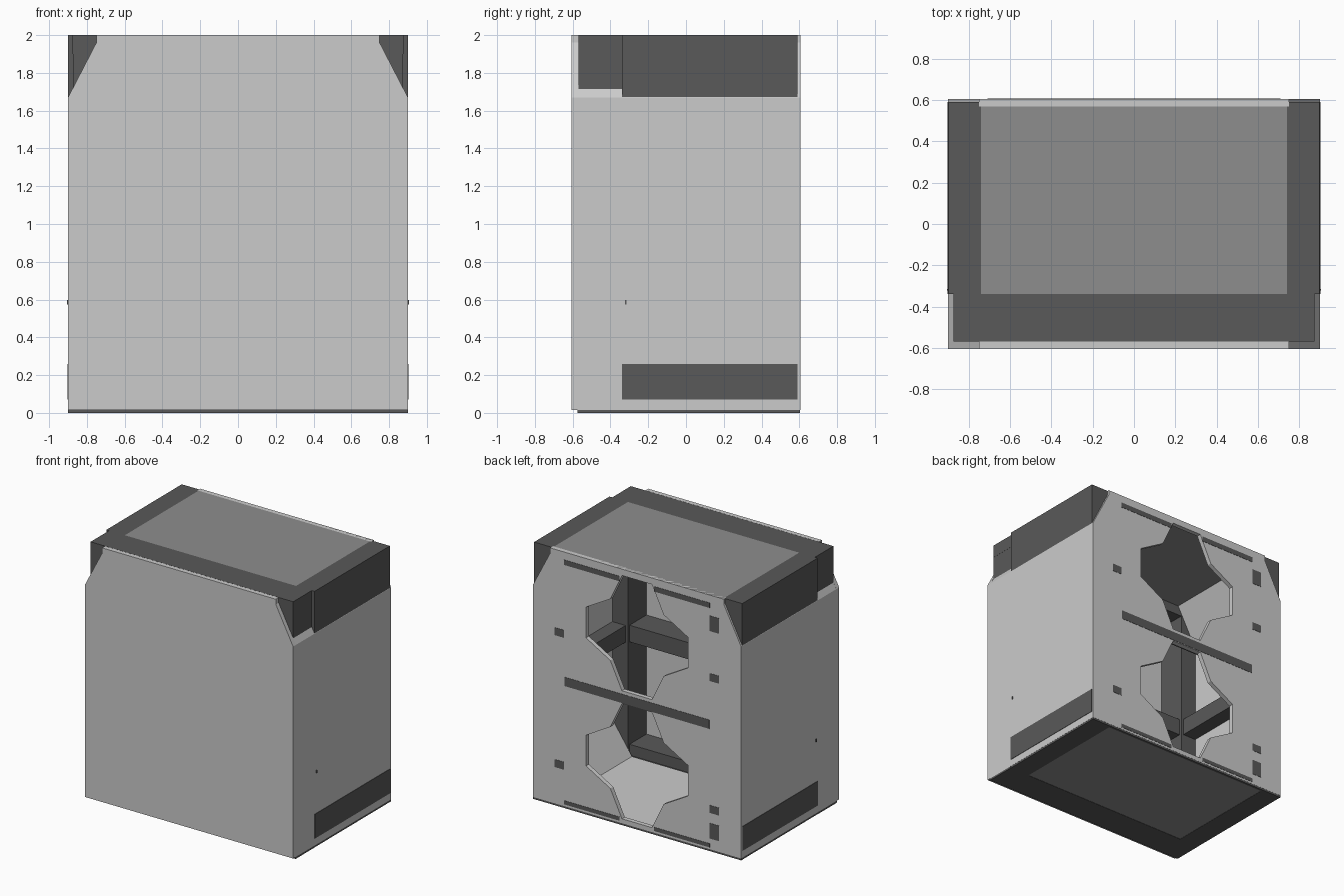
import bpy, bmesh

if "Cube" in bpy.data.objects:
    bpy.data.objects.remove(bpy.data.objects["Cube"])


def material(name, v):
    m = bpy.data.materials.new(name)
    m.diffuse_color = (v, v, v, 1)
    m.use_nodes = True
    m.node_tree.nodes["Principled BSDF"].inputs["Base Color"].default_value = m.diffuse_color
    return m


DARK = material("dark_frame", 0.1)
MID = material("mid_panel", 0.27)


def finish(name, bm, mat):
    bmesh.ops.recalc_face_normals(bm, faces=bm.faces)
    me = bpy.data.meshes.new(name)
    bm.to_mesh(me)
    bm.free()
    ob = bpy.data.objects.new(name, me)
    bpy.context.collection.objects.link(ob)
    if mat:
        me.materials.append(mat)
    return ob


def prism(name, pts, y0, y1, mat=None):
    """Extrude an x-z profile along y."""
    bm = bmesh.new()
    face = bm.faces.new([bm.verts.new((x, y0, z)) for x, z in pts])
    new = bmesh.ops.extrude_face_region(bm, geom=[face])["geom"]
    bmesh.ops.translate(bm, vec=(0, y1 - y0, 0),
                        verts=[g for g in new if isinstance(g, bmesh.types.BMVert)])
    return finish(name, bm, mat)


def box(name, x0, x1, y0, y1, z0, z1, mat=None):
    return prism(name, [(x0, z0), (x1, z0), (x1, z1), (x0, z1)], y0, y1, mat)


# Front and back panels with clipped top corners
outline = [(-.9, .015), (.9, .015), (.9, 1.67), (.75, 1.96), (.75, 2),
           (-.75, 2), (-.75, 1.96), (-.9, 1.67)]
prism("front_panel", outline, -.605, -.57)
back = prism("back_panel", outline, .57, .605)

# Two cross-shaped openings cut through the back
quarter = [(.13, .45), (.23, .24), (.44, .12)]
right = quarter + [(x, -z) for x, z in reversed(quarter)]
cross = right + [(-x, z) for x, z in reversed(right)]
for cz in (.5, 1.5):
    cutter = prism("opening_cutter", [(x, cz + z) for x, z in cross], .4, .8)
    cutter.hide_render = True
    cutter.hide_set(True)
    mod = back.modifiers.new("opening", "BOOLEAN")
    mod.operation = "DIFFERENCE"
    mod.solver = "EXACT"
    mod.object = cutter

# Everything that repeats on the left and right
for side, s in (("left", -1), ("right", 1)):
    def mx(pts):
        return [(s * x, z) for x, z in pts]

    prism(side + "_panel", mx([(.9, .015), (.9, 1.67), (.875, 1.715), (.875, .015)]),
          -.57, .57)
    # sloped top rail and bottom rail
    prism(side + "_top_rail", mx([(.899, 1.67), (.899, 2), (.74, 2), (.74, 1.985)]),
          -.34, .59, DARK)
    prism(side + "_bottom_rail", mx([(.899, 0), (.899, .26), (.73, .015), (.73, 0)]),
          -.34, .59, DARK)
    prism(side + "_top_lining", mx([(.875, 1.70), (.72, 1.985), (.71, 1.975), (.875, 1.67)]),
          -.34, .57)
    prism(side + "_bottom_lining", mx([(.875, .24), (.72, .015), (.70, .015), (.875, .27)]),
          -.34, .57)
    box(side + "_bottom_trim", s * .89, s * .903, -.34, .59, .07, .26, DARK)
    # corner post and middle rail
    box(side + "_front_post", s * .74, s * .874, -.569, -.34, .01, 1.99, DARK)
    box(side + "_middle_rail", s * .76, s * .874, -.34, .57, .9, 1.03, DARK)
    box(side + "_stud", s * .89, s * .906, -.322, -.314, .575, .597, DARK)
    # trim strips on the back
    for level, z0, z1 in (("top", 1.90, 1.94), ("bottom", .03, .06)):
        box(f"{side}_{level}_back_strip", s * .15, s * .63, .6, .607, z0, z1, DARK)
    for i, (z0, z1) in enumerate(((1.72, 1.84), (1.33, 1.39), (.3, .36), (.1, .22))):
        if s < 0 or i in (1, 2):
            box(f"{side}_back_patch_{i}", s * .63, s * .71, .6, .607, z0, z1, DARK)

# Front cross rails
box("top_front_rail", -.875, .875, -.569, -.34, 1.9, 2, DARK)
box("top_front_corners", -.875, .875, -.569, -.34, 1.985, 1.999, DARK)
box("middle_front_rail", -.74, .74, -.569, -.36, .9, 1.03, DARK)
box("bottom_front_rail", -.9, .9, -.575, -.34, 0, .015, DARK)
box("bottom_front_beam", -.74, .74, -.569, -.36, .015, .1, DARK)
box("middle_back_strip", -.625, .625, .55, .607, .955, 1.025, DARK)

# Roof and floor panels
box("roof_panel", -.74, .74, -.34, .603, 1.975, 2, MID)
box("floor_panel", -.73, .73, -.34, .603, 0.002, .014, MID)
box("floor_lining", -.72, .72, -.34, .57, .014, .022)
box("base_back_edge", -.9, .9, .585, .604, 0, .016, DARK)
